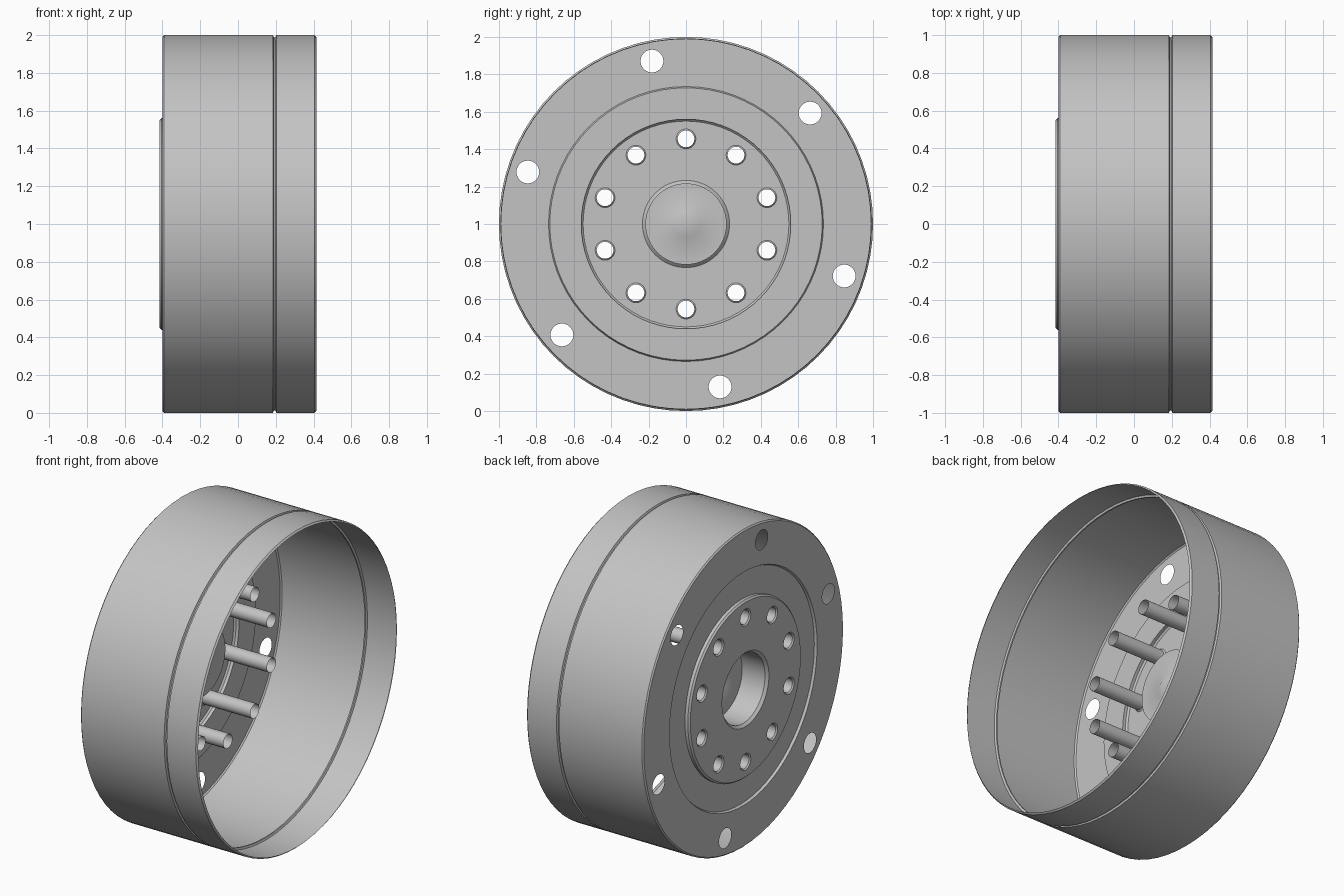
import bpy, bmesh, math

if "Cube" in bpy.data.objects:
    bpy.data.objects.remove(bpy.data.objects["Cube"], do_unlink=True)

metal = bpy.data.materials.new("plain_grey")
metal.use_nodes = True
GREY = (0.55, 0.55, 0.55, 1)
metal.diffuse_color = GREY
metal.node_tree.nodes["Principled BSDF"].inputs["Base Color"].default_value = GREY

SEG = 72            # sides of the large circles
FACE = -0.40        # flange face
RECESS = -0.385     # sunken ring between flange and hub
HUB = -0.415        # raised hub face
END = 0.415         # open end


def ring(bm, x, r, cy=0, cz=1, n=SEG):
    """Closed circle of vertices around the x axis."""
    return [bm.verts.new((x, cy + r * math.cos(math.tau * i / n),
                          cz + r * math.sin(math.tau * i / n))) for i in range(n)]


def lathe(bm, profile, cy=0, cz=1, n=SEG):
    """Sweep (x, radius) points around an x-parallel axis; radius 0 closes in a point."""
    prev = None
    for x, r in profile:
        cur = ring(bm, x, r, cy, cz, n) if r else [bm.verts.new((x, cy, cz))] * n
        if prev:
            for i in range(n):
                j = (i + 1) % n
                quad = [prev[i], prev[j], cur[j], cur[i]]
                bm.faces.new(list(dict.fromkeys(quad)))
        prev = cur


def polar(count, radius, start):
    for k in range(count):
        a = math.radians(start + 360 * k / count)
        yield radius * math.cos(a), 1 + radius * math.sin(a)


def plate(bm, x, outer, inner, holes, hole_r, n):
    """Flat ring pierced by round holes, facing -x."""
    loops = [ring(bm, x, outer), ring(bm, x, inner)]
    loops += [ring(bm, x, hole_r, cy, cz, n) for cy, cz in holes]
    edges = [bm.edges.new((l[i], l[(i + 1) % len(l)])) for l in loops for i in range(len(l))]
    bmesh.ops.triangle_fill(bm, edges=edges, use_beauty=True, use_dissolve=False,
                            normal=(-1, 0, 0))
    bm.normal_update()
    wrong = [f for f in bm.faces if f.normal.x > 0.5]
    if wrong:
        bmesh.ops.reverse_faces(bm, faces=wrong)


def finish(name, bm):
    mesh = bpy.data.meshes.new(name)
    bm.to_mesh(mesh)
    bm.free()
    mesh.materials.append(metal)
    obj = bpy.data.objects.new(name, mesh)
    bpy.context.collection.objects.link(obj)
    bpy.ops.object.select_all(action='DESELECT')
    obj.select_set(True)
    bpy.context.view_layer.objects.active = obj
    bpy.ops.object.shade_smooth_by_angle(angle=math.radians(30))


# Thin outer drum with a shallow groove and bevelled ends
bm = bmesh.new()
lathe(bm, [(FACE, 0.992), (FACE + 0.008, 1), (0.185, 1), (0.19, 0.988),
           (0.198, 0.988), (0.203, 1), (END - 0.01, 1), (END, 0.99)])
finish("drum_shell", bm)

# Flange with six through holes
bm = bmesh.new()
plate(bm, FACE, 0.992, 0.735, polar(6, 0.89, 41.8), 0.061, 32)
finish("flange_plate", bm)

# Sunken ring and the step up to the hub
bm = bmesh.new()
lathe(bm, [(HUB, 0.55), (HUB + 0.01, 0.56), (RECESS, 0.56),
           (RECESS, 0.728), (FACE, 0.735)])
finish("recessed_ring", bm)

# Hub face pierced by ten holes and the central bore
bolts = list(polar(10, 0.455, 90))
bm = bmesh.new()
plate(bm, HUB, 0.55, 0.233, bolts, 0.053, 24)
finish("hub_plate", bm)

# Blind central bore with a drilled tip
bm = bmesh.new()
lathe(bm, [(-0.20, 0), (-0.24, 0.07), (-0.24, 0.217), (HUB + 0.016, 0.217), (HUB, 0.233)])
finish("central_bore", bm)

# Open tubes running inward from the hub holes
bm = bmesh.new()
for cy, cz in bolts:
    lathe(bm, [(-0.07, 0.045), (HUB + 0.008, 0.045), (HUB, 0.053)], cy, cz, 24)
finish("bolt_tubes", bm)
